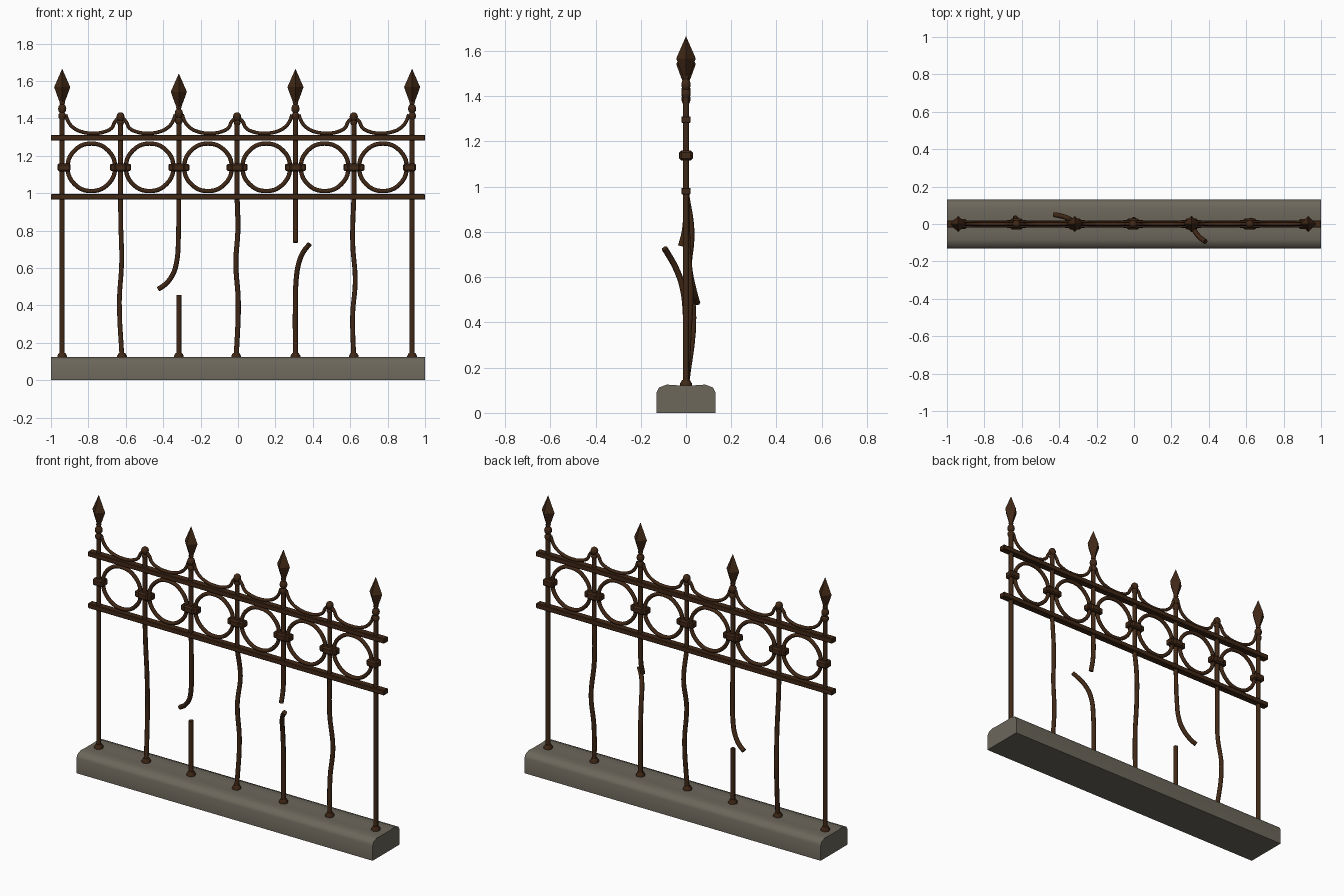
import bpy, bmesh, math
from mathutils import Vector

if "Cube" in bpy.data.objects:
    bpy.data.objects.remove(bpy.data.objects["Cube"])


def material(name, rgb):
    m = bpy.data.materials.new(name)
    m.diffuse_color = (*rgb, 1)
    m.use_nodes = True
    m.node_tree.nodes["Principled BSDF"].inputs["Base Color"].default_value = m.diffuse_color
    return m


IRON = material("rusty iron", (0.052, 0.021, 0.008))
STONE = material("grey stone", (0.150, 0.135, 0.105))


def add(name, mesh, mat, smooth=False):
    mesh.materials.clear()
    mesh.materials.append(mat)
    for p in mesh.polygons:
        p.use_smooth = False
    ob = bpy.data.objects.new(name, mesh)
    bpy.context.collection.objects.link(ob)
    if smooth:
        bpy.ops.object.select_all(action='DESELECT')
        ob.select_set(True)
        bpy.context.view_layer.objects.active = ob
        bpy.ops.object.shade_smooth_by_angle(angle=math.radians(50))
    return ob


def from_bm(name, bm, mat, smooth=False):
    bmesh.ops.recalc_face_normals(bm, faces=bm.faces)
    me = bpy.data.meshes.new(name)
    bm.to_mesh(me)
    bm.free()
    return add(name, me, mat, smooth)


def tube(name, pts, r, cyclic=False):
    """Round bar along a smooth path."""
    cu = bpy.data.curves.new(name + "_path", 'CURVE')
    cu.dimensions = '3D'
    cu.bevel_depth, cu.bevel_resolution, cu.resolution_u = r, 2, 5
    cu.use_fill_caps = True
    sp = cu.splines.new('BEZIER')
    sp.bezier_points.add(len(pts) - 1)
    for b, p in zip(sp.bezier_points, pts):
        b.co = p
        b.handle_left_type = b.handle_right_type = 'AUTO'
    sp.use_cyclic_u = cyclic
    tmp = bpy.data.objects.new(name + "_path", cu)
    bpy.context.collection.objects.link(tmp)
    bpy.context.view_layer.update()
    dg = bpy.context.evaluated_depsgraph_get()
    me = bpy.data.meshes.new_from_object(tmp.evaluated_get(dg))
    bpy.data.objects.remove(tmp)
    return add(name, me, IRON, True)


def lathe(name, profile, x, dz=0, n=10, smooth=True):
    """Turned part from (radius, z) pairs."""
    bm = bmesh.new()
    rings = [[bm.verts.new((x + r * math.cos(2 * math.pi * k / n),
                            r * math.sin(2 * math.pi * k / n), z + dz))
              for k in range(n)] for r, z in profile]
    for a, b in zip(rings, rings[1:]):
        for k in range(n):
            bm.faces.new((a[k], a[(k + 1) % n], b[(k + 1) % n], b[k]))
    bm.faces.new(rings[0])
    bm.faces.new(rings[-1])
    return from_bm(name, bm, IRON, smooth)


def box(name, c, s, bevel):
    bm = bmesh.new()
    bmesh.ops.create_cube(bm, size=1)
    for v in bm.verts:
        v.co = Vector((v.co.x * s[0] + c[0], v.co.y * s[1] + c[1], v.co.z * s[2] + c[2]))
    bmesh.ops.bevel(bm, geom=bm.edges[:], offset=bevel, segments=1, affect='EDGES')
    return from_bm(name, bm, IRON)


# Stone plinth: rounded profile extruded along x
half = [(0.13, 0), (0.13, 0.092), (0.12, 0.112), (0.085, 0.125), (0.04, 0.122)]
prof = half + [(-y, z) for y, z in reversed(half)]
bm = bmesh.new()
f = bm.faces.new([bm.verts.new((-1, y, z)) for y, z in prof])
ext = bmesh.ops.extrude_face_region(bm, geom=[f])
bmesh.ops.translate(bm, vec=(2, 0, 0),
                    verts=[v for v in ext['geom'] if isinstance(v, bmesh.types.BMVert)])
from_bm("stone_plinth", bm, STONE, True)

# Rails
box("top_rail", (0, 0, 1.296), (2, 0.04, 0.03), 0.003)
box("lower_rail", (0, 0, 0.98), (2, 0.04, 0.03), 0.003)

X = [-0.940 + 0.3118 * i for i in range(7)]
B = 0.115
# Offsets (dx, dy, z) of the bars below the rails; each bar may be broken in two
lower = {
    0: [[(0, 0, B), (0, 0, 0.97)]],
    1: [[(0.008, 0, B), (-0.006, 0.033, 0.42), (0.006, 0.012, 0.63), (0.001, 0.004, 0.85), (0, 0, 0.97)]],
    2: [[(0, 0, B), (0, 0, 0.455)],
        [(-0.11, 0.05, 0.487), (-0.075, 0.043, 0.51), (-0.035, 0.03, 0.56), (-0.012, 0.016, 0.63),
         (-0.002, 0.005, 0.78), (0, 0, 0.97)]],
    3: [[(-0.005, 0, B), (0.006, 0.012, 0.42), (-0.007, 0.01, 0.63), (0.004, 0.024, 0.8), (0, 0, 0.97)]],
    4: [[(0, 0, B), (0, 0, 0.42), (0.006, -0.016, 0.56), (0.022, -0.045, 0.64), (0.045, -0.072, 0.69),
         (0.075, -0.095, 0.727)],
        [(0, -0.022, 0.737), (0, -0.004, 0.81), (0, 0, 0.97)]],
    5: [[(0, 0, B), (-0.006, 0.012, 0.35), (0.008, 0.02, 0.53), (-0.006, 0.008, 0.74), (0, 0, 0.97)]],
    6: [[(0, 0, B), (0, 0, 0.97)]],
}

for i, x in enumerate(X):
    spear = i % 2 == 0
    dz = -0.025 if i == 2 else 0
    # Bars
    for j, path in enumerate(lower[i]):
        tube(f"bar_{i}_{j}", [(x + a, b, z) for a, b, z in path], 0.0135)
    tube(f"bar_top_{i}", [(x, 0, 0.965), (x, 0, (1.44 if spear else 1.39) + dz)], 0.0135)
    # Foot flange
    fx = x + lower[i][0][0][0]
    lathe(f"foot_{i}", [(0.026, 0.118), (0.026, 0.13), (0.017, 0.146)], fx, n=8)
    # Finials
    if spear:
        lathe(f"spear_collar_{i}",
              [(0.014, 1.395), (0.02, 1.405), (0.02, 1.42), (0.013, 1.43), (0.02, 1.44), (0.022, 1.453),
               (0.018, 1.467), (0.011, 1.475), (0.015, 1.483), (0.011, 1.495)], x, dz)
        lathe(f"spear_head_{i}",
              [(0.013, 1.485), (0.030, 1.53), (0.043, 1.567), (0.022, 1.615), (0.001, 1.663)],
              x, dz, n=4, smooth=False)
    else:
        lathe(f"knob_{i}",
              [(0.014, 1.365), (0.018, 1.373), (0.018, 1.38), (0.013, 1.388), (0.019, 1.397),
               (0.022, 1.41), (0.018, 1.423), (0.008, 1.431)], x)
    # Collars gripping the rings
    if 0 < i < 6:
        box(f"ring_collar_{i}", (x, 0, 1.138), (0.112, 0.044, 0.038), 0.006)
        box(f"ring_collar_band_{i}", (x, 0, 1.138), (0.066, 0.06, 0.043), 0.008)
    else:
        box(f"ring_collar_{i}", (x + (0.009 if i == 0 else -0.013), 0, 1.138), (0.07, 0.056, 0.042), 0.008)

for i in range(6):
    c = (X[i] + X[i + 1]) / 2
    # Ring
    tube(f"ring_{i}", [(c + 0.127 * math.cos(k * math.pi / 4), 0, 1.138 + 0.127 * math.sin(k * math.pi / 4))
                       for k in range(8)], 0.0115, True)
    # Hanging swag, higher at the spear side
    s = 1 if i % 2 == 0 else -1
    tube(f"swag_{i}", [(c + s * u, 0, z) for u, z in
                       [(-0.138, 1.42), (-0.125, 1.385), (-0.1, 1.353), (-0.055, 1.329), (0.01, 1.320),
                        (0.07, 1.328), (0.11, 1.35), (0.125, 1.38), (0.145, 1.402)]], 0.0095)
